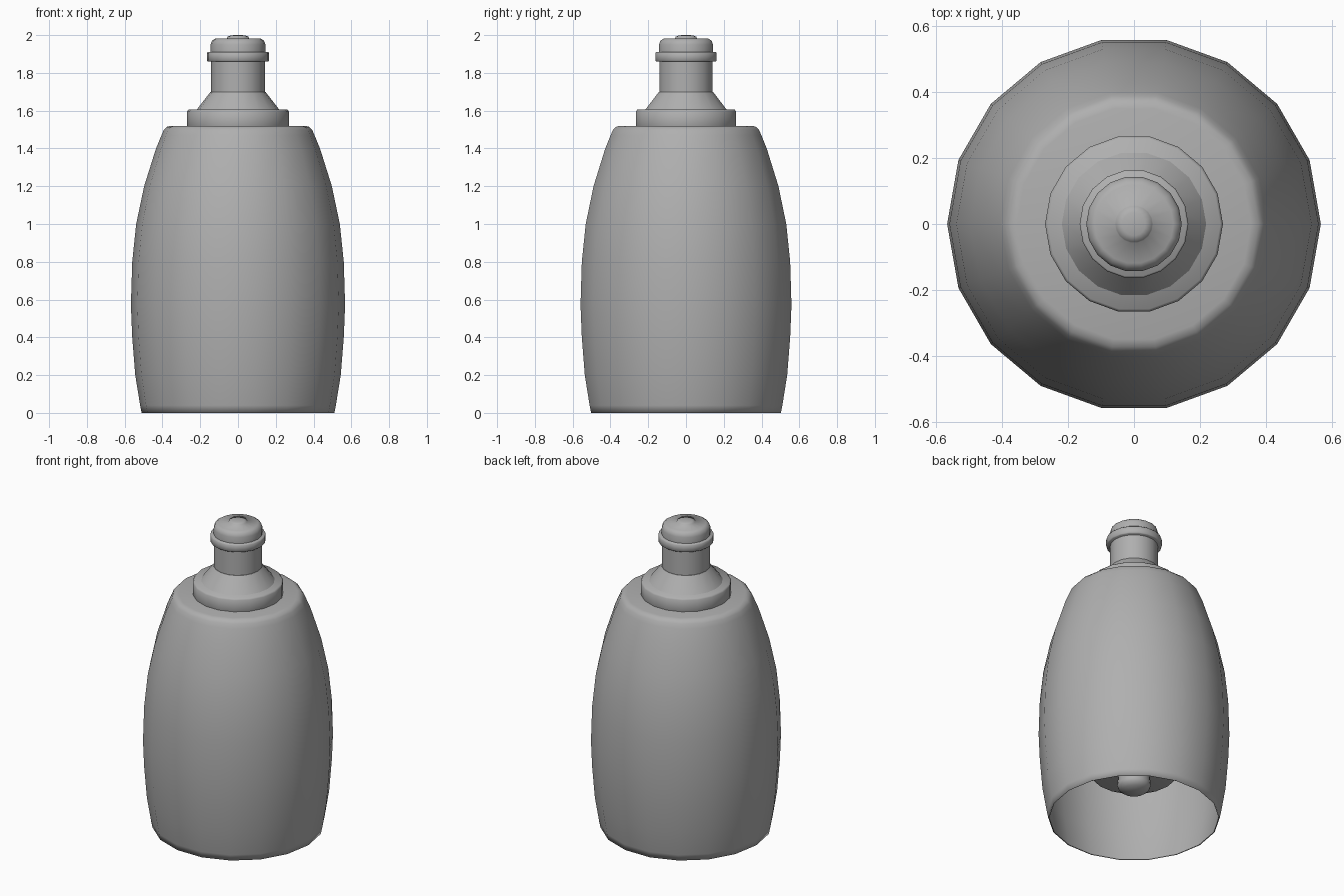
import bpy, bmesh
from math import cos, sin, pi, radians

if "Cube" in bpy.data.objects:
    bpy.data.objects.remove(bpy.data.objects["Cube"])

SIDES = 18
grey = bpy.data.materials.new("dark_grey")
grey.diffuse_color = (.43, .43, .43, 1)
grey.use_nodes = True
grey.node_tree.nodes["Principled BSDF"].inputs["Base Color"].default_value = grey.diffuse_color

def lathe(name, profile, angle=35):
    """Revolve (radius, z) points around z; radius 0 becomes a pole."""
    bm = bmesh.new()
    rings = []
    for r, z in profile:
        if r == 0:
            rings.append([bm.verts.new((0, 0, z))] * SIDES)
        else:
            rings.append([bm.verts.new((r * cos(2 * pi * i / SIDES), r * sin(2 * pi * i / SIDES), z))
                          for i in range(SIDES)])
    for a, b in zip(rings, rings[1:]):
        for i in range(SIDES):
            j = (i + 1) % SIDES
            quad = list(dict.fromkeys((a[i], a[j], b[j], b[i])))
            bm.faces.new(quad)
    bmesh.ops.recalc_face_normals(bm, faces=bm.faces)
    mesh = bpy.data.meshes.new(name)
    bm.to_mesh(mesh)
    bm.free()
    mesh.materials.append(grey)
    ob = bpy.data.objects.new(name, mesh)
    bpy.context.collection.objects.link(ob)
    bpy.ops.object.select_all(action='DESELECT')
    ob.select_set(True)
    bpy.context.view_layer.objects.active = ob
    bpy.ops.object.shade_smooth_by_angle(angle=radians(angle))
    return ob

# Barrel-shaped shell, open below, with a thin inner wall and soft rim
outer = [(.51, 0), (.518, .04), (.544, .2), (.56, .4), (.567, .57), (.56, .8), (.539, 1.0),
         (.497, 1.2), (.434, 1.4), (.405, 1.47), (.393, 1.498), (.378, 1.514), (.355, 1.52), (0, 1.52)]
t = .006
inner = [(r - t if r else 0, min(z, 1.52 - t)) for r, z in outer]
lathe("shell", inner[::-1] + outer, 100)

# Fittings stacked on top of the shell
lathe("collar", [(0, 1.515), (.268, 1.515), (.27, 1.52), (.27, 1.595), (.262, 1.605), (0, 1.605)], 75)
lathe("neck", [(0, 1.6), (.219, 1.605), (.145, 1.70), (.143, 1.70), (.143, 1.87), (0, 1.87)], 25)
lathe("neck_ring", [(0, 1.86), (.16, 1.86), (.165, 1.865), (.165, 1.905), (.16, 1.91), (0, 1.91)], 75)
lathe("cap", [(0, 1.905), (.145, 1.905), (.145, 1.95), (.138, 1.97), (.12, 1.982), (.058, 1.983),
              (.055, 1.992), (.035, 1.999), (0, 2.0)], 85)

# Hanging bulb with flared holder, glimpsed through the open bottom
lathe("holder", [(0, .33), (.235, .30), (.26, .31), (.25, .36), (.12, .6), (.08, .75),
                 (.06, 1.515), (0, 1.515)])
dome = [(.1 * sin(pi * k / 8), .22 - .05 * cos(pi * k / 8)) for k in range(1, 5)]
lathe("bulb", [(0, .17)] + dome + [(.09, .33), (0, .33)])
